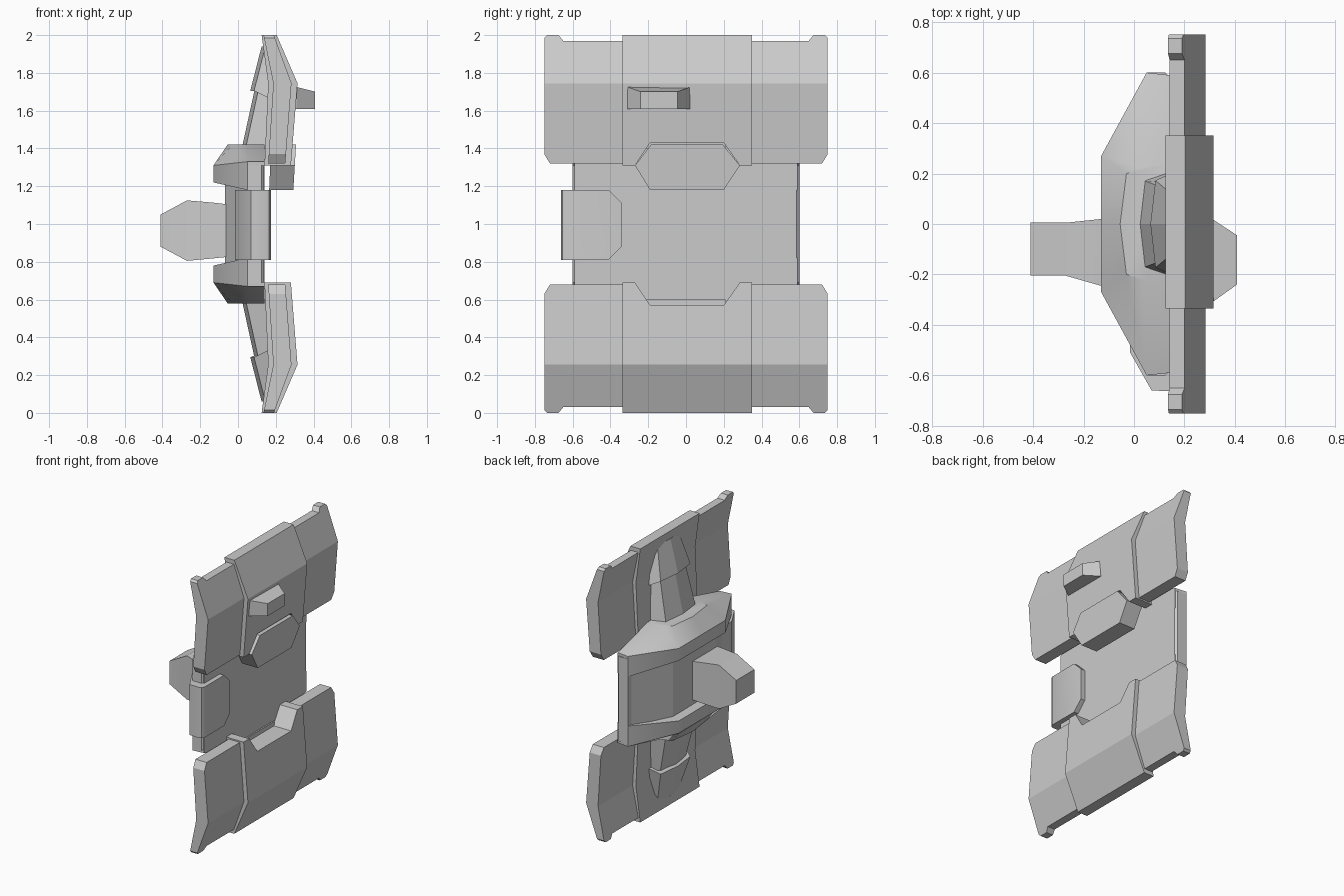
import bpy, bmesh, math
from mathutils import Vector

cube = bpy.data.objects.get("Cube")
if cube:
    bpy.data.objects.remove(cube, do_unlink=True)

grey = bpy.data.materials.new("plain_grey")
grey.use_nodes = True
grey.diffuse_color = (0.6, 0.6, 0.6, 1)
grey.node_tree.nodes["Principled BSDF"].inputs["Base Color"].default_value = (0.6, 0.6, 0.6, 1)


def finish(name, bm, smooth=None):
    bmesh.ops.recalc_face_normals(bm, faces=bm.faces)
    me = bpy.data.meshes.new(name)
    bm.to_mesh(me)
    bm.free()
    me.materials.append(grey)
    if smooth:
        me.shade_smooth()
        me.set_sharp_from_angle(angle=math.radians(smooth))
    ob = bpy.data.objects.new(name, me)
    bpy.context.collection.objects.link(ob)
    return ob


def loft(rings):
    """Closed solid through rings of equal point count."""
    bm = bmesh.new()
    vs = [[bm.verts.new(p) for p in r] for r in rings]
    n = len(rings[0])
    for a, b in zip(vs, vs[1:]):
        for i in range(n):
            j = (i + 1) % n
            bm.faces.new((a[i], a[j], b[j], b[i]))
    bm.faces.new(vs[0])
    bm.faces.new(vs[-1])
    return bm


def interp(table, z):
    """Linear x for a height, from (z, x) pairs; end segments extend."""
    for (z0, x0), (z1, x1) in zip(table, table[1:]):
        if z <= z1 or (z1, x1) == table[-1]:
            return x0 + (x1 - x0) * (z - z0) / (z1 - z0)


def bent_plate(name, outline, inner, outer, bend):
    """Plate from a (y, z) outline, folded along the height 'bend'."""
    bm = loft([[(s, y, z) for y, z in outline] for s in (0, 1)])
    bmesh.ops.bisect_plane(bm, geom=bm.verts[:] + bm.edges[:] + bm.faces[:],
                           plane_co=(0, 0, bend), plane_no=(0, 0, 1))
    for v in bm.verts:
        v.co.x = interp(outer if v.co.x > 0.5 else inner, v.co.z)
    return finish(name, bm)


def mirrored(ob, name, axis, centre):
    """Copy of a part reflected across one axis."""
    bm = bmesh.new()
    bm.from_mesh(ob.data)
    for v in bm.verts:
        v.co[axis] = 2 * centre - v.co[axis]
    return finish(name, bm, 30 if ob.data.polygons[0].use_smooth else None)


def lower_copy(ob):
    return mirrored(ob, ob.name.replace("upper", "lower"), 2, 1.0)


# Wing panels: folded plates with a small tab on the outer corner
BEND = 1.745
wing_in = [(1.32, 0.16), (BEND, 0.187), (2.0, 0.135)]
wing_out = [(1.32, 0.25), (BEND, 0.283), (2.0, 0.19)]
wing_outline = [(0.33, 1.32), (0.72, 1.32), (0.75, 1.37), (0.75, 1.985), (0.735, 2.0),
                (0.675, 2.0), (0.65, 1.97), (0.33, 1.97)]
wing = bent_plate("upper_wing_back", wing_outline, wing_in, wing_out, BEND)
wing_front = mirrored(wing, "upper_wing_front", 1, 0)
lower_copy(wing)
lower_copy(wing_front)

# Centre bands: thicker folded plates with a notch in the inner edge
band_in = [(1.31, 0.14), (BEND, 0.16), (2.0, 0.125)]
band_out = [(1.31, 0.28), (BEND, 0.315), (2.0, 0.205)]
band_outline = [(-0.335, 1.31), (-0.27, 1.31), (-0.19, 1.43), (0.20, 1.43), (0.285, 1.31),
                (0.35, 1.31), (0.35, 2.0), (-0.335, 2.0)]
band = bent_plate("upper_band", band_outline, band_in, band_out, BEND)
lower_copy(band)

# Hexagonal block in the upper notch
block_outline = [(-0.27, 1.31), (-0.19, 1.18), (0.20, 1.18), (0.285, 1.31),
                 (0.195, 1.42), (-0.185, 1.42)]
bent_plate("hexagonal_block", block_outline, [(1.18, 0.165), (1.42, 0.175)],
           [(1.18, 0.293), (1.42, 0.307)], 1.31)

# Small handle on the upper band
handle_plan = [(0.28, -0.315), (0.31, -0.31), (0.408, -0.24), (0.408, -0.045),
               (0.31, 0.02), (0.28, 0.025)]
finish("handle", loft([[(x, y, 1.61) for x, y in handle_plan],
                       [(x, y, 1.725 - 0.25 * max(0, x - 0.31)) for x, y in handle_plan]]))

# Core plate facing outward
core_plan = [(0.05, -0.6), (0.125, -0.6), (0.14, -0.585), (0.14, 0.585), (0.125, 0.6), (0.05, 0.6)]
finish("core_plate", loft([[(x, y, z) for x, y in core_plan] for z in (0.69, 1.31)]))

# Recessed body between the flanges
body_plan = [(0.13, -0.57), (0.05, -0.56), (-0.07, -0.25), (-0.07, 0.25), (0.05, 0.56), (0.13, 0.57)]
finish("recessed_body", loft([[(x, y, z) for x, y in body_plan] for z in (0.75, 1.25)]))

# Faceted flanges above and below the recess
rim = [(0.14, -0.59), (0.05, -0.6), (-0.13, -0.27), (-0.13, 0), (-0.13, 0.27), (0.05, 0.6), (0.14, 0.59)]
crown = [(0.14, -0.24), (0.05, -0.225), (-0.03, -0.2), (-0.055, 0), (-0.03, 0.2), (0.05, 0.225), (0.14, 0.24)]
flange = finish("upper_flange", loft([
    [(x, y, 1.22 if x < 0 else 1.18) for x, y in rim],
    [(x, y, 1.31 if x < 0 else 1.33) for x, y in rim],
    [(x, y, 1.42) for x, y in crown]]), 30)
lower_copy(flange)


# Leaning struts with a wedge cap, joining flanges to bands
def strut_ring(x, z, half, back=0.15, back_drop=0.0):
    return [(back, -half, z - back_drop), (x + 0.02, -half * 0.82, z), (x, 0, z),
            (x + 0.02, half * 0.82, z), (back, half, z - back_drop)]


strut = finish("upper_strut", loft([strut_ring(0.02, 1.40, 0.21),
                                    strut_ring(0.125, 1.88, 0.16, 0.165)]))
cap = finish("upper_strut_cap", loft([strut_ring(0.065, 1.705, 0.21, 0.165, 0.04),
                                      strut_ring(0.125, 1.94, 0.15, 0.165)]))
lower_copy(strut)
lower_copy(cap)

# Clasp wrapped around the front edge, with two clipped corners
clasp_plan = [(0.175, -0.34), (0.175, -0.635), (0.165, -0.655), (0.145, -0.662), (0.07, -0.66),
              (-0.015, -0.51), (-0.015, -0.34)]
bm = loft([[(x, y, z) for x, y in clasp_plan] for z in (0.81, 1.18)])
for sz, z in ((1, 1.11), (-1, 0.88)):
    cut = bmesh.ops.bisect_plane(bm, geom=bm.verts[:] + bm.edges[:] + bm.faces[:],
                                 plane_co=(0, -0.34, z), plane_no=Vector((0, 1, sz)).normalized(),
                                 clear_outer=True)
    edges = [e for e in cut["geom_cut"] if isinstance(e, bmesh.types.BMEdge)]
    bmesh.ops.holes_fill(bm, edges=edges, sides=0)
finish("clasp", bm, 40)

# Inward fin that flares where it meets the body
fin_sections = [(-0.41, -0.205, 0.005, 0.88, 1.05), (-0.27, -0.205, 0.005, 0.805, 1.125),
                (-0.13, -0.245, 0.02, 0.818, 1.113), (-0.02, -0.28, 0.03, 0.83, 1.10)]
finish("fin", loft([[(x, y0, z0), (x, y1, z0), (x, y1, z1), (x, y0, z1)]
                    for x, y0, y1, z0, z1 in fin_sections]), 30)
